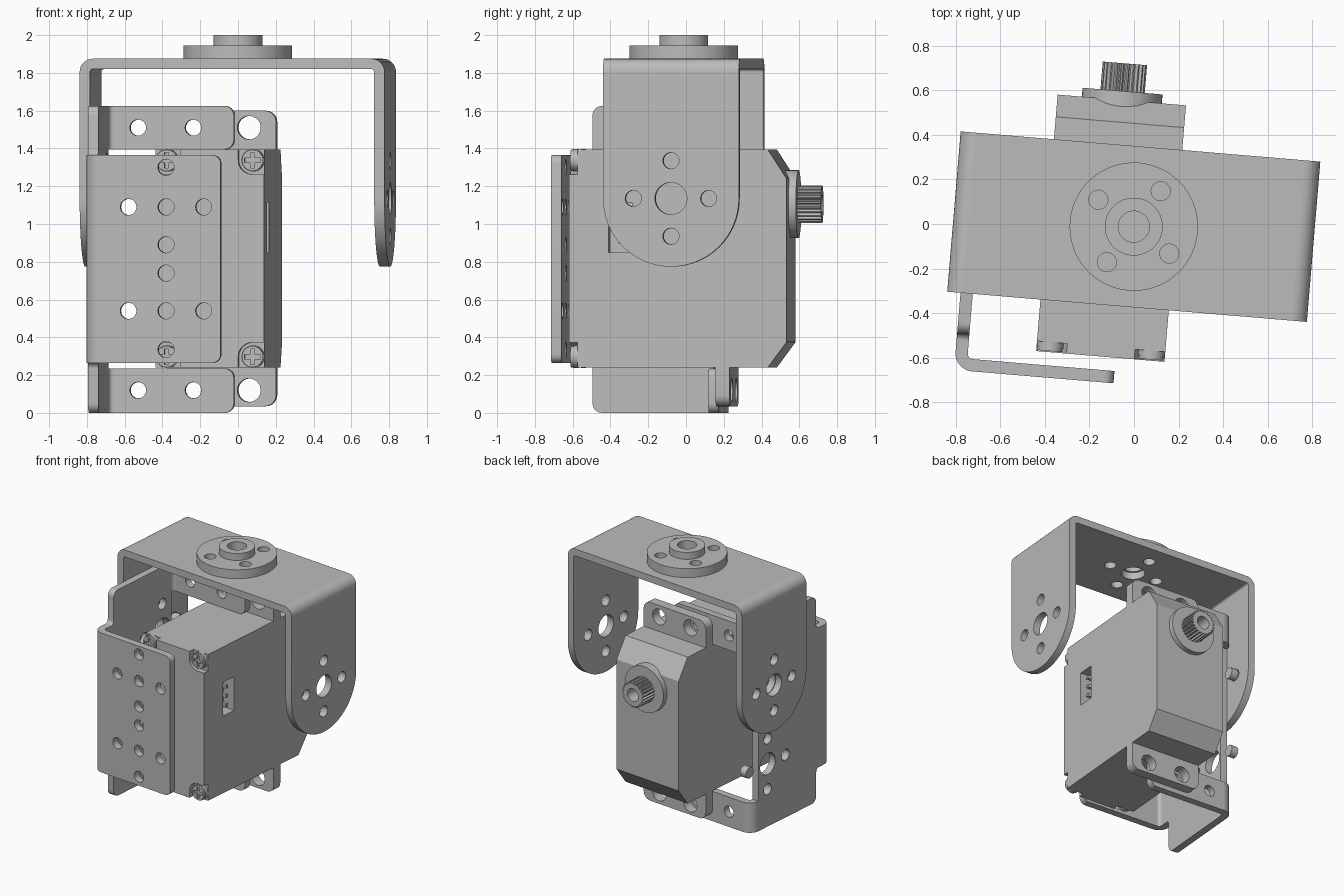
import bpy, bmesh, math
from mathutils import Matrix, Vector

if "Cube" in bpy.data.objects:
    bpy.data.objects.remove(bpy.data.objects["Cube"], do_unlink=True)

TURN = Matrix.Rotation(math.radians(-4.8), 4, 'Z')  # whole assembly is turned slightly
TAU = math.tau

metal = bpy.data.materials.new("light grey")
metal.use_nodes = True
GREY = (0.5, 0.5, 0.5, 1)
metal.diffuse_color = GREY
metal.node_tree.nodes["Principled BSDF"].inputs["Base Color"].default_value = GREY


# ---- outline helpers (2D point lists) ----
def circle(a, b, r, n=32):
    return [(a + r * math.cos(TAU * i / n), b + r * math.sin(TAU * i / n)) for i in range(n)]


def arc(a, b, r, start, end, n=8):
    angles = [math.radians(start + (end - start) * i / n) for i in range(n + 1)]
    return [(a + r * math.cos(t), b + r * math.sin(t)) for t in angles]


def rounded(points):
    """Round the corners of a polygon given as (a, b, radius)."""
    out = []
    for i, (a, b, r) in enumerate(points):
        p = Vector((a, b))
        if r == 0:
            out.append((a, b))
            continue
        d1 = (Vector(points[i - 1][:2]) - p).normalized()
        d2 = (Vector(points[(i + 1) % len(points)][:2]) - p).normalized()
        c = p + (d1 + d2) * r
        for k in range(7):
            t = math.radians(15 * k)
            out.append(tuple(c - d2 * r * math.cos(t) - d1 * r * math.sin(t)))
    return out


def rect(a0, a1, b0, b1, r0=0, r1=0, r2=0, r3=0):
    return rounded([(a0, b0, r0), (a1, b0, r1), (a1, b1, r2), (a0, b1, r3)])


def cross_holes(a, b, centre=0.085, turn=0):
    """Centre hole with four small ones around it."""
    ring = circle(a, b, 0.2, 4)
    if turn:
        ring = [(a + 0.2 * math.cos(turn + k * TAU / 4), b + 0.2 * math.sin(turn + k * TAU / 4)) for k in range(4)]
    return [circle(a, b, centre)] + [circle(x, y, 0.043, 20) for x, y in ring]


# ---- solid helper: outline with holes, extruded along an axis ----
def slab(axis, lo, hi, outline, holes=()):
    curve = bpy.data.curves.new("outline", 'CURVE')
    curve.dimensions, curve.fill_mode = '2D', 'BOTH'
    curve.extrude = (hi - lo) / 2
    for loop in [outline, *holes]:
        s = curve.splines.new('POLY')
        s.points.add(len(loop) - 1)
        for p, (a, b) in zip(s.points, loop):
            p.co = (a, b, 0, 1)
        s.use_cyclic_u = True
    helper = bpy.data.objects.new("outline", curve)
    bpy.context.collection.objects.link(helper)
    mesh = bpy.data.meshes.new_from_object(helper.evaluated_get(bpy.context.evaluated_depsgraph_get()))
    bpy.data.objects.remove(helper)
    bpy.data.curves.remove(curve)
    mid = (lo + hi) / 2
    for v in mesh.vertices:
        a, b, c = v.co.x, v.co.y, v.co.z + mid
        v.co = {'x': (c, a, b), 'y': (a, c, b), 'z': (a, b, c)}[axis]
    return mesh


def part(name, *meshes):
    bm = bmesh.new()
    for m in meshes:
        bm.from_mesh(m)
        piece = bmesh.new()
        bpy.data.meshes.remove(m)
        piece.free()
    bmesh.ops.remove_doubles(bm, verts=bm.verts, dist=0.0002)
    bmesh.ops.recalc_face_normals(bm, faces=bm.faces)
    bm.transform(TURN)
    mesh = bpy.data.meshes.new(name)
    bm.to_mesh(mesh)
    bm.free()
    mesh.materials.clear()
    mesh.materials.append(metal)
    for p in mesh.polygons:
        p.material_index = 0
    mesh.shade_smooth()
    mesh.set_sharp_from_angle(angle=math.radians(30))
    obj = bpy.data.objects.new(name, mesh)
    bpy.context.collection.objects.link(obj)


def bend(axis, lo, hi, a, b, r, start):
    """Quarter bend of sheet metal with outer radius r."""
    return slab(axis, lo, hi, arc(a, b, r, start, start + 90) + arc(a, b, r - T, start + 90, start))


T = 0.055  # sheet thickness

# ---- U-shaped outer bracket ----
Y, W, D, TOP, PIVOT, R = -0.012, 0.81, 0.361, 1.875, 1.135, 0.07
part("u_bracket_top", slab('z', TOP - T, TOP, rect(-W + R, W - R, Y - D, Y + D), cross_holes(0, Y)))
for side, name in ((1, "left"), (-1, "right")):
    x0, x1 = sorted((side * W, side * (W - T)))
    leg = arc(Y, PIVOT, D, 180, 360, 32) + [(Y + D, TOP - R), (Y - D, TOP - R)]
    part("u_bracket_leg_" + name, slab('x', x0, x1, leg, cross_holes(Y, PIVOT)))
    part("u_bracket_bend_" + name,
         bend('y', Y - D, Y + D, side * (W - R), TOP - R, R, 0 if side > 0 else 90))

# ---- round hub on top ----
part("hub_disc", slab('z', TOP, 1.945, circle(0, Y, 0.288, 64), cross_holes(0, Y, 0.07, math.radians(57.6))))
part("hub_boss", slab('z', 1.945, 2.0, circle(0, Y, 0.13, 40), [circle(0, Y, 0.07)]))

# ---- servo body ----
CU, CZ, HU, HZ = -0.101, 0.8175, 0.289, 0.5775
F, P, B = -0.605, -0.56, 0.55  # front face, screw pocket floor, back face
profile = [(P, CZ - HZ), (0.45, CZ - HZ), (B, 0.375), (B, 1.24), (0.45, CZ + HZ), (P, CZ + HZ)]
slot = rect(-0.395, -0.27, 0.85, 1.115)
part("servo_body", slab('x', CU - HU, 0.09, profile))
part("servo_side", slab('x', 0.09, CU + HU, profile, [slot]))

# front cover with a pocket at each corner
SU, SZ, PR = 0.228, 0.52, 0.075
quarter = [(HU, SZ - PR)] + arc(SU, SZ, PR, 270, 180) + [(SU - PR, HZ)]
cover = []
for sx, sz in ((1, 1), (-1, 1), (-1, -1), (1, -1)):
    q = [(CU + sx * a, CZ + sz * b) for a, b in quarter]
    cover += q if sx * sz > 0 else q[::-1]
part("servo_front_cover", slab('y', F, P, cover))

# screws with cross recess
for i, (sx, sz) in enumerate(((1, 1), (-1, 1), (-1, -1), (1, -1))):
    u, z = CU + sx * SU, CZ + sz * SZ
    w, l = 0.011, 0.042
    recess = [(w, l), (-w, l), (-w, w), (-l, w), (-l, -w), (-w, -w),
              (-w, -l), (w, -l), (w, -w), (l, -w), (l, w), (w, w)]
    part(f"screw_{i + 1}", slab('y', -0.585, P, circle(u, z, 0.06)),
         slab('y', -0.6, -0.585, circle(u, z, 0.056), [[(u + a, z + b) for a, b in recess]]))

# connector pins
for i in range(3):
    z = 0.91 + 0.073 * i
    part(f"connector_pin_{i + 1}", slab('x', 0.09, 0.175, rect(-0.345, -0.32, z - 0.012, z + 0.012)))

# mounting ears
for name, z0, z1, hz, r0, r1 in (("upper", CZ + HZ, 1.6, 1.51, 0, 0.06), ("lower", 0.035, CZ - HZ, 0.12, 0.06, 0)):
    part("mounting_ear_" + name, slab('y', 0.172, 0.247, rect(CU - HU, CU + HU, z0, z1, r0, r0, r1, r1),
                                      [circle(CU + s * 0.145, hz, 0.062) for s in (-1, 1)]))

# output shaft and collar
SHAFT = 1.105
part("shaft_collar", slab('y', 0.515, 0.59, circle(CU, SHAFT, 0.18, 48)))
teeth = []
for i in range(24):
    for k, r in enumerate((0.086, 0.1, 0.1, 0.086)):
        t = TAU * (i + k * 0.25) / 24
        teeth.append((CU + r * math.cos(t), SHAFT + r * math.sin(t)))
part("splined_shaft", slab('y', 0.59, 0.715, teeth, [circle(CU, SHAFT, 0.05)]))

# ---- servo holding bracket ----
OUT, BR = -0.75, 0.08
FV, BV = -0.72, 0.17  # front and back outer faces
side = rounded([(FV + BR, 0.265, 0), (-0.555, 0.265, 0.03), (-0.555, 0, 0.05), (BV - BR, 0, 0),
                (BV - BR, 1.625, 0), (-0.555, 1.625, 0.05), (-0.555, 1.365, 0.03), (FV + BR, 1.365, 0)])
part("holder_side", slab('x', OUT, OUT + T, side, cross_holes(Y, 0.495) + cross_holes(Y, PIVOT)))
part("holder_front_bend", bend('z', 0.265, 1.365, OUT + BR, FV + BR, BR, 180))
HU0, END = -0.322, -0.032
small = [(HU0, z) for z in (1.3, 1.09, 0.89, 0.74, 0.54, 0.335)]
small += [(HU0 + s, z) for s in (-0.2, 0.2) for z in (1.09, 0.54)]
part("holder_front", slab('y', FV, FV + T, rect(OUT + BR, END, 0.265, 1.365, 0, 0.045, 0.045, 0),
                          [circle(a, b, 0.043, 20) for a, b in small]))
for name, z0, z1, hz in (("upper", 1.395, 1.625, 1.51), ("lower", 0, 0.235, 0.12)):
    part("holder_strip_" + name, slab('y', BV - T, BV, rect(OUT + BR, END, z0, z1, 0, 0.05, 0.05, 0),
                                      [circle(a, hz, 0.043, 20) for a in (-0.541, -0.248)]))
    part("holder_strip_bend_" + name, bend('z', z0, z1, OUT + BR, BV - BR, BR, 90))
